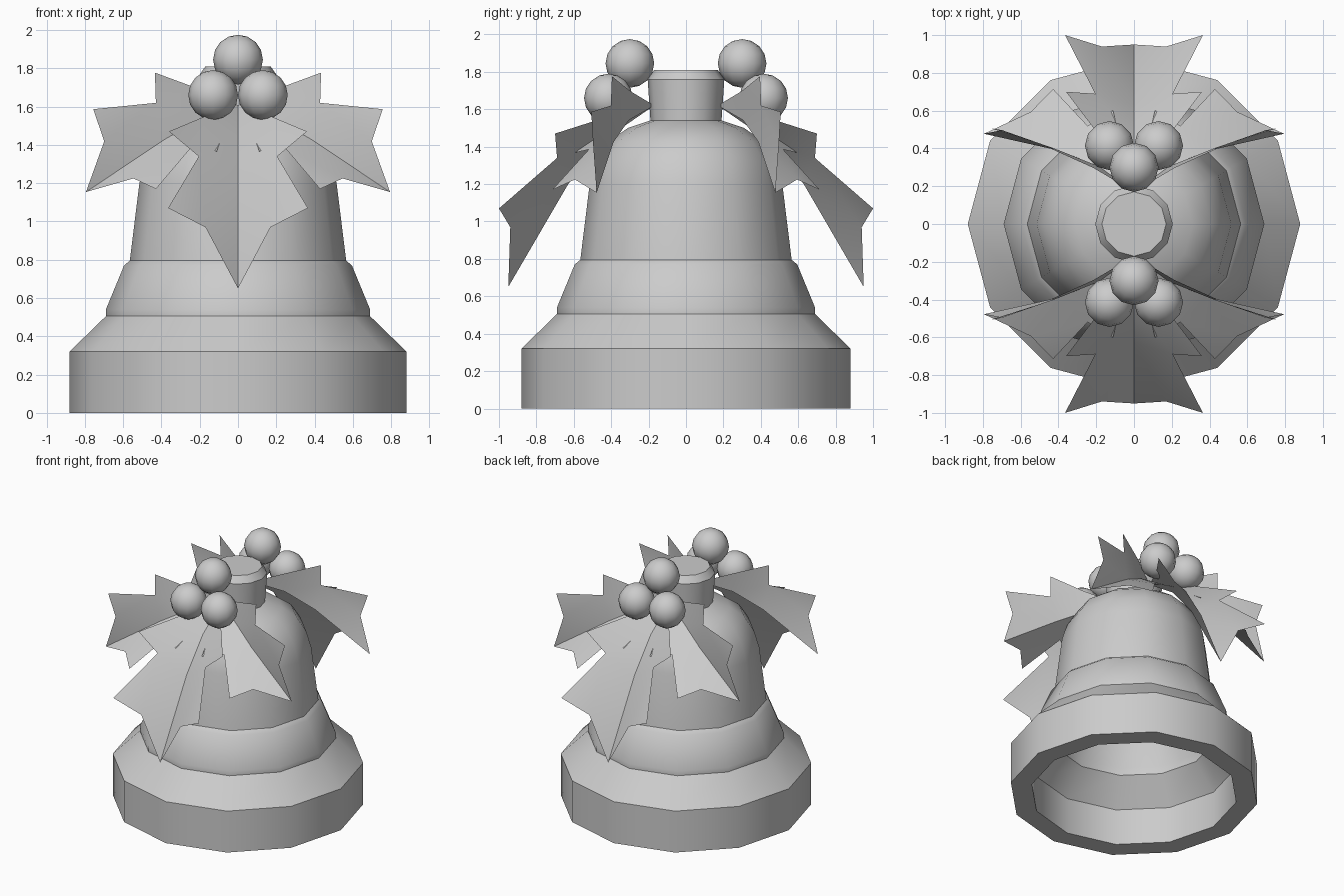
import bpy, bmesh, math
from mathutils import Vector, Matrix

cube = bpy.data.objects.get("Cube")
if cube:
    bpy.data.objects.remove(cube, do_unlink=True)

# One plain grey for the whole ornament
grey = bpy.data.materials.new("plain_grey")
grey.use_nodes = True
colour = (0.6, 0.6, 0.6, 1)
grey.diffuse_color = colour
bsdf = next(n for n in grey.node_tree.nodes if n.type == 'BSDF_PRINCIPLED')
bsdf.inputs["Base Color"].default_value = colour


def finish(bm, name, angle):
    mesh = bpy.data.meshes.new(name)
    bm.to_mesh(mesh)
    bm.free()
    mesh.materials.append(grey)
    obj = bpy.data.objects.new(name, mesh)
    bpy.context.collection.objects.link(obj)
    bpy.ops.object.select_all(action='DESELECT')
    obj.select_set(True)
    bpy.context.view_layer.objects.active = obj
    bpy.ops.object.shade_smooth_by_angle(angle=math.radians(angle))
    return obj


def lathe(name, profile, sides=12):
    bm = bmesh.new()
    rings = []
    for r, z in profile:
        rings.append([bm.verts.new((r * math.cos(i * math.tau / sides),
                                    r * math.sin(i * math.tau / sides), z))
                      for i in range(sides)])
    for low, high in zip(rings, rings[1:]):
        for i in range(sides):
            j = (i + 1) % sides
            bm.faces.new((low[i], low[j], high[j], high[i]))
    bm.faces.new(rings[0])
    bm.faces.new(rings[-1])
    bmesh.ops.recalc_face_normals(bm, faces=bm.faces)
    return finish(bm, name, 35)


# Bell: hollow inside from its ceiling down, rim, then outside up to the cap
inside = [(0.2, 1.4), (0.36, 1.32), (0.42, 1.18), (0.46, 0.8),
          (0.57, 0.53), (0.57, 0.47), (0.73, 0.28), (0.73, 0)]
outside = [(0.88, 0), (0.88, 0.32), (0.69, 0.505), (0.69, 0.54),
           (0.595, 0.77), (0.565, 0.795), (0.515, 1.2), (0.48, 1.32),
           (0.41, 1.43), (0.31, 1.5), (0.19, 1.54), (0.205, 1.76), (0.17, 1.81)]
lathe("bell", inside + outside)

# Leaf in its own frame: sideways, along the stem, lifted
RIB = [(0, 0, 0), (0, 0.3, 0.09), (0, 0.615, 0.095), (0, 1.245, 0)]
EDGE = [(0.17, 0.23, 0.174), (0.36, 0.449, 0.319), (0.205, 0.544, 0.229),
        (0.365, 0.949, 0.302), (0.17, 0.989, 0.192)]
STEM = Vector((0, -0.17, 1.62))


def leaf(name, along, side, size, turn):
    along, side = Vector(along).normalized(), Vector(side).normalized()
    lift = side.cross(along)
    if lift.z < 0:
        lift.negate()
    spin = Matrix.Rotation(turn, 3, 'Z')
    bm = bmesh.new()

    def vert(p, sign=1):
        local = side * p[0] * sign + along * p[1] + lift * p[2]
        return bm.verts.new(spin @ (STEM + local * size))

    stem, bend, middle, tip = [vert(p) for p in RIB]
    for sign in (1, -1):
        neck, lobe, notch, big_lobe, tip_notch = [vert(p, sign) for p in EDGE]
        for face in ((stem, neck, bend), (bend, neck, notch), (neck, lobe, notch),
                     (bend, notch, middle), (middle, notch, tip_notch),
                     (notch, big_lobe, tip_notch), (middle, tip_notch, tip)):
            bm.faces.new(face)
    bm.normal_update()
    outward = spin @ lift
    for face in bm.faces:
        if face.normal.dot(outward) < 0:
            face.normal_flip()
    finish(bm, name, 40)


def berry(name, centre, turn):
    bm = bmesh.new()
    place = Matrix.Rotation(turn, 4, 'Z') @ Matrix.Translation(centre)
    bmesh.ops.create_uvsphere(bm, u_segments=12, v_segments=8, radius=0.13, matrix=place)
    finish(bm, name, 60)


# Matching holly sprigs on the front and the back
for where, turn in (("front", 0), ("back", math.pi)):
    leaf(where + "_centre_leaf", (0, -0.78, -0.97), (1, 0, 0), 1, turn)
    for label, s in (("left", 1), ("right", -1)):
        leaf(f"{where}_{label}_leaf", (0.8 * s, -0.31, -0.47),
             (0.33 * s, 0.21, 0.42), 0.78, turn)
        berry(f"{where}_{label}_berry", (0.13 * s, -0.415, 1.66), turn)
    berry(where + "_top_berry", (0, -0.3, 1.845), turn)
